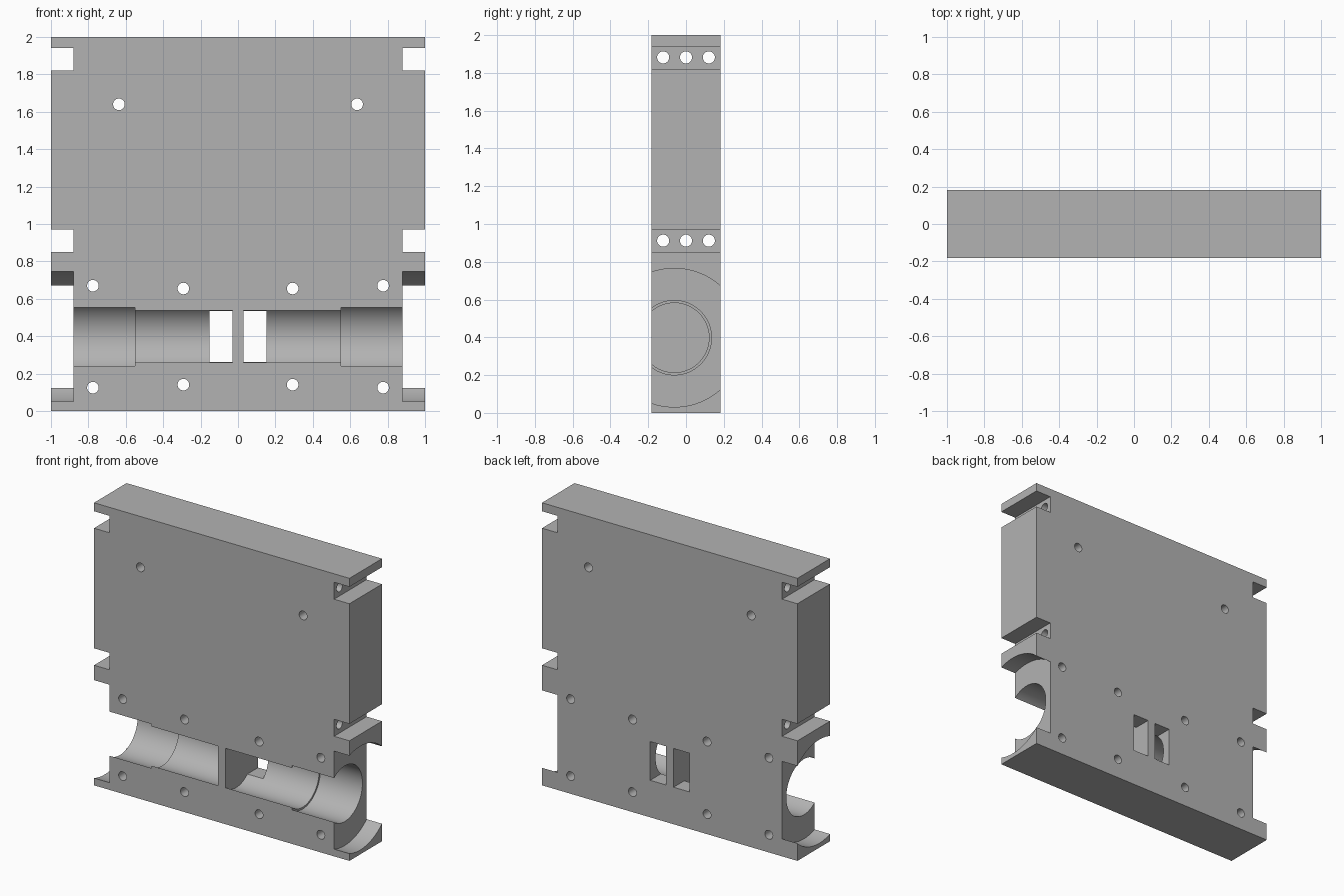
import bpy
from math import radians, pi

cube = bpy.data.objects.get("Cube")
if cube:
    bpy.data.objects.remove(cube, do_unlink=True)

HALF_Y = 0.182
BORE_Y, BORE_Z = -0.062, 0.398


def box(name, x, y, z):
    """Box spanning the given (low, high) ranges."""
    spans = (x, y, z)
    bpy.ops.mesh.primitive_cube_add(size=1, location=[sum(s) / 2 for s in spans])
    obj = bpy.context.object
    obj.name = name
    obj.scale = [s[1] - s[0] for s in spans]
    bpy.ops.object.transform_apply(location=True, rotation=True, scale=True)
    return obj


def rod(name, radius, length, centre, axis, sides=32):
    """Cylinder along the x or y axis."""
    turn = (0, pi / 2, 0) if axis == "x" else (pi / 2, 0, 0)
    bpy.ops.mesh.primitive_cylinder_add(vertices=sides, radius=radius, depth=length,
                                        location=centre, rotation=turn)
    obj = bpy.context.object
    obj.name = name
    bpy.ops.object.transform_apply(location=True, rotation=True, scale=True)
    return obj


def bore(name, radius, x0, x1, side):
    """Round pocket from x0 to x1 on one side."""
    centre = (side * (x0 + x1) / 2, BORE_Y, BORE_Z)
    return rod(name, radius, x1 - x0, centre, "x", 96)


# Main slab
body = box("housing_block", (-1, 1), (-HALF_Y, HALF_Y), (0, 2))
cutters = []

for side in (-1, 1):
    # Stepped bore with a wide flange recess at the outer end
    cutters.append(bore("inner_bore", 0.184, 0.03, 0.7, side))
    cutters.append(bore("outer_bore", 0.197, 0.55, 0.95, side))
    cutters.append(bore("flange_recess", 0.367, 0.88, 1.1, side))
    # Window through the back, beside the centre rib
    cutters.append(box("back_window", sorted((side * 0.03, side * 0.153)),
                       (0, 0.3), (0.262, 0.536)))
    # Edge slots
    for low in (0.85, 1.82):
        cutters.append(box("edge_slot", sorted((side * 0.88, side * 1.1)),
                           (-0.3, 0.3), (low, low + 0.12)))
    # Bolt holes from front to back
    for x, z in ((0.637, 1.64), (0.776, 0.67), (0.292, 0.655),
                 (0.292, 0.141), (0.776, 0.125)):
        cutters.append(rod("bolt_hole", 0.031, 1, (side * x, 0, z), "y"))

# Long holes running from side to side
for z in (0.912, 1.882):
    for y in (-0.121, 0, 0.121):
        cutters.append(rod("cross_hole", 0.032, 3, (0, y, z), "x"))

# Cut everything out of the slab
for cutter in cutters:
    cutter.hide_render = True
    cut = body.modifiers.new(cutter.name, "BOOLEAN")
    cut.operation = "DIFFERENCE"
    cut.solver = "EXACT"
    cut.object = cutter

bpy.ops.object.select_all(action="DESELECT")
body.select_set(True)
bpy.context.view_layer.objects.active = body
bpy.ops.object.convert(target="MESH")
body = bpy.context.object
for cutter in cutters:
    bpy.data.objects.remove(cutter, do_unlink=True)

# Plain grey finish
grey = bpy.data.materials.new("plain_grey")
grey.use_nodes = True
colour = (0.45, 0.45, 0.45, 1)
grey.diffuse_color = colour
grey.node_tree.nodes["Principled BSDF"].inputs["Base Color"].default_value = colour
body.data.materials.clear()
body.data.materials.append(grey)
bpy.ops.object.shade_smooth_by_angle(angle=radians(30))
